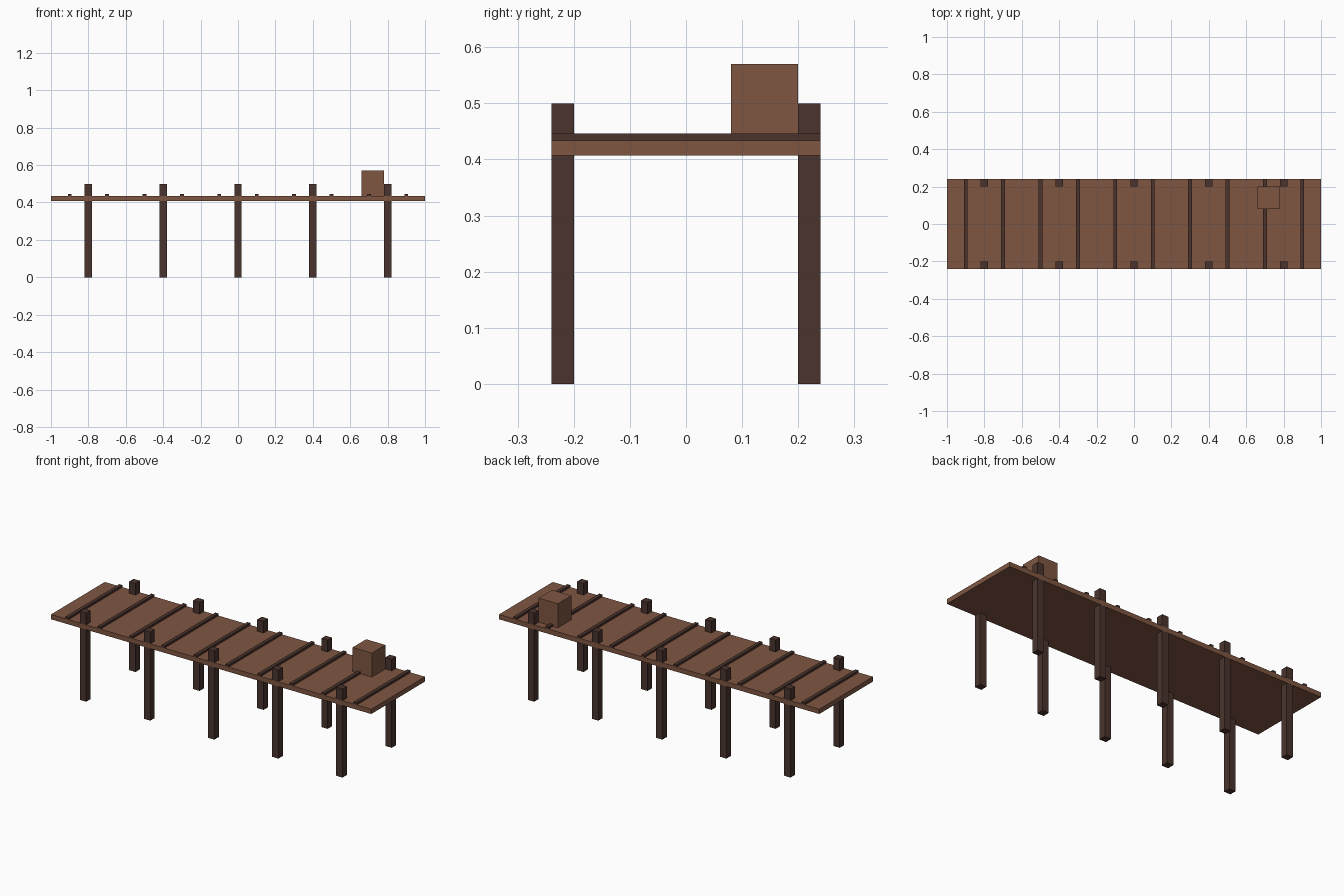
import bpy
import bmesh
from mathutils import Matrix, Vector

if "Cube" in bpy.data.objects:
    bpy.data.objects.remove(bpy.data.objects["Cube"])


def material(name, rgb):
    m = bpy.data.materials.new(name)
    m.diffuse_color = (*rgb, 1.0)
    m.use_nodes = True
    m.node_tree.nodes["Principled BSDF"].inputs["Base Color"].default_value = m.diffuse_color
    return m


plank_brown = material("plank brown", (0.212, 0.094, 0.054))
dark_wood = material("dark wood", (0.069, 0.034, 0.026))


def box(name, lo, hi, mat):
    """Axis-aligned box between two corners."""
    lo, hi = Vector(lo), Vector(hi)
    bm = bmesh.new()
    bmesh.ops.create_cube(
        bm, size=1,
        matrix=Matrix.Translation((lo + hi) / 2) @ Matrix.Diagonal((*(hi - lo), 1)))
    mesh = bpy.data.meshes.new(name)
    bm.to_mesh(mesh)
    bm.free()
    mesh.materials.append(mat)
    obj = bpy.data.objects.new(name, mesh)
    bpy.context.collection.objects.link(obj)
    return obj


# Walkway
box("deck", (-1, -0.24, 0.407), (1, 0.24, 0.434), plank_brown)

# Cross strips along the deck
for i in range(10):
    x = -0.9 + 0.2 * i
    box(f"deck_strip_{i + 1}", (x - 0.01, -0.24, 0.434), (x + 0.01, 0.24, 0.446), dark_wood)

# Paired posts, a hair inside the deck edge so the deck covers them
for i in range(5):
    x = -0.8 + 0.4 * i
    box(f"front_post_{i + 1}", (x - 0.02, -0.2395, 0), (x + 0.02, -0.2, 0.5), dark_wood)
    box(f"back_post_{i + 1}", (x - 0.02, 0.2, 0), (x + 0.02, 0.2395, 0.5), dark_wood)

# Crate standing on the deck
box("crate", (0.66, 0.08, 0.434), (0.78, 0.2, 0.57), plank_brown)
